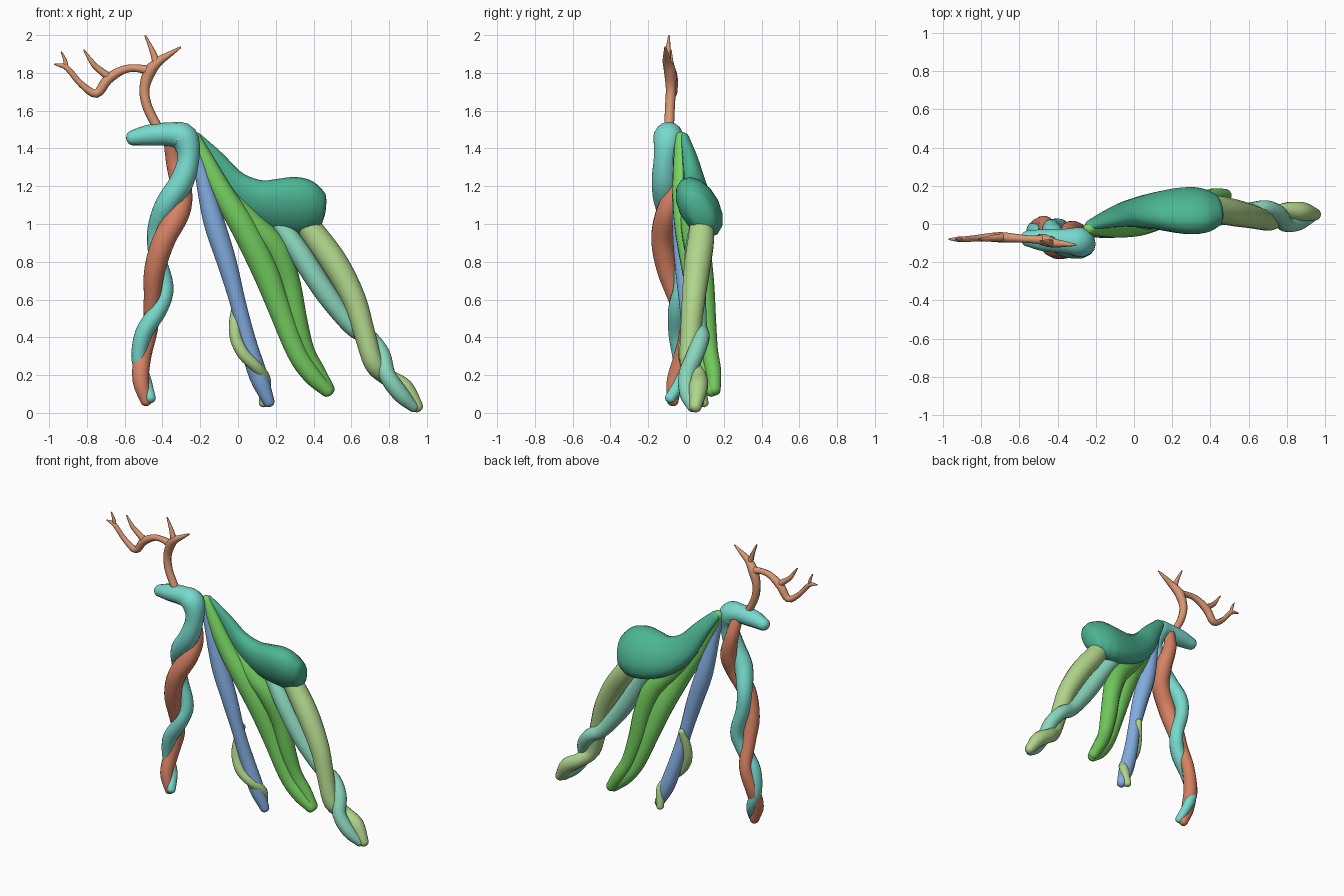
import bpy, bmesh, math
from mathutils import Vector

SIDES, STEPS = 14, 4


def material(name, rgb):
    m = bpy.data.materials.new(name)
    m.diffuse_color = [(c / 255) ** 1.9 for c in rgb] + [1]
    return m


def spline(pts):
    """Catmull-Rom through (x, y, z, radius) points."""
    p = [Vector(q) for q in pts]
    p = [2 * p[0] - p[1]] + p + [2 * p[-1] - p[-2]]
    out = []
    for i in range(1, len(p) - 2):
        a, b, c, d = p[i - 1:i + 3]
        for k in range(STEPS):
            t = k / STEPS
            out.append(0.5 * (2 * b + (c - a) * t + (2 * a - 5 * b + 4 * c - d) * t * t
                              + (3 * b - a - 3 * c + d) * t ** 3))
    return out + [p[-2]]


def add_limb(bm, pts, depth=1.0, sides=SIDES, cap=1.0, skew=0.0):
    """Sweep a round section with rounded ends; depth scales it along y."""
    path = spline(pts)
    pos = [q.xyz for q in path]
    n = len(pos)
    rings = []
    for i in range(n):
        t = (pos[min(i + 1, n - 1)] - pos[max(i - 1, 0)]).normalized()
        r = path[i].w
        ends = [(.35, .88), (.65, .58), (.8, .12)]
        if i == 0:
            rings += [(pos[0] - t * r * s, t, r * c) for s, c in ends[::-1]]
        rings.append((pos[i], t, r))
        if i == n - 1:
            rings += [(pos[i] + t * r * s * cap, t, r * c) for s, c in ends]
    prev = first = None
    for c, t, r in rings:
        y = Vector((0, 1, 0))
        b = (y - t * t.y).normalized()
        u = b.cross(t)
        ring = []
        for k in range(sides):
            a = 2 * math.pi * k / sides
            v = c + u * r * math.cos(a) + b * r * depth * math.sin(a)
            v.y -= skew * (v.z - c.z)
            ring.append(bm.verts.new(v))
        if prev:
            for k in range(sides):
                j = (k + 1) % sides
                bm.faces.new((prev[k], prev[j], ring[j], ring[k]))
        else:
            first = ring
        prev = ring
    bm.faces.new(first)
    bm.faces.new(prev)


def part(name, mat, paths, **shape):
    bm = bmesh.new()
    for p in paths:
        add_limb(bm, p, **shape)
    bmesh.ops.recalc_face_normals(bm, faces=bm.faces)
    me = bpy.data.meshes.new(name)
    bm.to_mesh(me)
    bm.free()
    me.materials.append(mat)
    for f in me.polygons:
        f.use_smooth = True
    ob = bpy.data.objects.new(name, me)
    bpy.context.collection.objects.link(ob)


copper = material("copper", (212, 138, 100))
rust = material("rust", (208, 115, 85))
aqua = material("aqua", (105, 212, 198))
blue = material("blue", (118, 163, 222))
green = material("green", (105, 205, 85))
leaf = material("leaf", (98, 192, 78))
jade = material("jade", (64, 170, 135))
lime = material("lime", (165, 206, 125))
mint = material("mint", (125, 208, 178))

# Antler: stem, two-tined fork, long left arm with tines
part("antler", copper, [
    [(-.42, -.09, 1.5, .026), (-.48, -.085, 1.62, .026), (-.495, -.08, 1.72, .027),
     (-.465, -.085, 1.81, .032), (-.42, -.10, 1.86, .024), (-.36, -.105, 1.9, .015), (-.305, -.11, 1.935, .005)],
    [(-.43, -.1, 1.85, .022), (-.455, -.095, 1.92, .014), (-.49, -.09, 1.995, .005)],
    [(-.46, -.085, 1.81, .027), (-.54, -.08, 1.825, .02), (-.61, -.075, 1.815, .022),
     (-.69, -.07, 1.765, .027), (-.75, -.07, 1.69, .023), (-.83, -.075, 1.74, .017),
     (-.89, -.08, 1.81, .015), (-.92, -.08, 1.835, .014), (-.97, -.08, 1.845, .004)],
    [(-.68, -.07, 1.775, .022), (-.75, -.075, 1.83, .016), (-.775, -.08, 1.86, .013), (-.815, -.08, 1.92, .004)],
    [(-.91, -.08, 1.825, .013), (-.915, -.08, 1.865, .01), (-.935, -.08, 1.91, .004)]], sides=8)

# Head flowing into neck and twisting down the front leg
part("head_and_front_strand", aqua, [[
    (-.56, -.075, 1.455, .04), (-.47, -.085, 1.47, .056), (-.36, -.09, 1.475, .063),
    (-.285, -.095, 1.455, .074), (-.262, -.11, 1.35, .058), (-.30, -.115, 1.22, .064),
    (-.38, -.10, 1.1, .06), (-.43, -.04, .97, .05), (-.43, -.02, .84, .044), (-.385, -.02, .67, .044),
    (-.42, -.045, .55, .047), (-.5, -.045, .42, .046), (-.525, -.03, .28, .038),
    (-.49, -.03, .17, .032), (-.462, -.085, .075, .027)]], depth=1.06)
part("front_leg_strand", rust, [[
    (-.36, -.06, 1.45, .035), (-.335, -.03, 1.32, .045), (-.3, -.05, 1.18, .056),
    (-.315, -.1, 1.06, .06), (-.39, -.125, .92, .06), (-.44, -.1, .76, .056),
    (-.455, -.05, .6, .044), (-.465, -.0, .45, .042), (-.505, -.02, .3, .046),
    (-.515, -.06, .17, .043), (-.485, -.07, .06, .03)]])

# Middle leg with a wrapped tendril
part("middle_leg", blue, [[
    (-.23, -.04, 1.42, .026), (-.195, -.035, 1.28, .036), (-.13, -.02, 1.02, .055),
    (-.06, -.01, .8, .052), (0, .005, .58, .042), (.05, .03, .38, .046),
    (.11, .05, .19, .049), (.165, .065, .055, .03)]])
part("middle_leg_tendril", lime, [[
    (.0, .05, .6, .02), (-.015, .02, .5, .03), (-.012, .0, .4, .032), (.03, -.01, .31, .032),
    (.1, .01, .24, .03), (.145, .07, .17, .03), (.135, .095, .05, .025)]])

# Paired green leg
part("inner_leg_left", green, [[
    (-.235, -.025, 1.46, .034), (-.175, -.025, 1.34, .046), (-.08, -.02, 1.16, .058),
    (.03, .0, .98, .068), (.14, .04, .76, .07), (.22, .07, .55, .06),
    (.31, .095, .32, .052), (.39, .115, .2, .048), (.475, .135, .115, .034)]], depth=.9)
part("inner_leg_right", leaf, [[
    (-.08, .02, 1.2, .04), (.06, .03, 1.02, .06), (.2, .06, .87, .069), (.27, .09, .69, .06),
    (.31, .105, .5, .055), (.36, .125, .33, .045), (.42, .145, .22, .042), (.48, .15, .12, .034)]])

# Body
part("body", jade, [[
    (-.225, -.005, 1.455, .034), (-.13, .025, 1.335, .062), (-.03, .05, 1.2, .09),
    (.09, .065, 1.12, .12), (.21, .07, 1.092, .15), (.31, .07, 1.088, .16),
    (.38, .072, 1.075, .145), (.43, .075, 1.065, .112)]], depth=.72, cap=.36, skew=.32)

# Hind leg: two strands twisting together
part("hind_leg", lime, [[
    (.34, .085, 1.03, .06), (.42, .08, .92, .07), (.52, .06, .78, .071), (.615, .04, .6, .063),
    (.67, .025, .42, .056), (.72, .02, .26, .052), (.79, .065, .19, .046),
    (.88, .065, .13, .05), (.95, .05, .03, .032)]])
part("hind_leg_strand", mint, [[
    (.22, .07, 1.0, .05), (.33, .05, .84, .058), (.46, .05, .64, .057), (.6, .065, .46, .047),
    (.69, .08, .4, .045), (.76, .05, .31, .046), (.79, .005, .2, .045),
    (.86, .01, .1, .044), (.93, .035, .03, .028)]])
